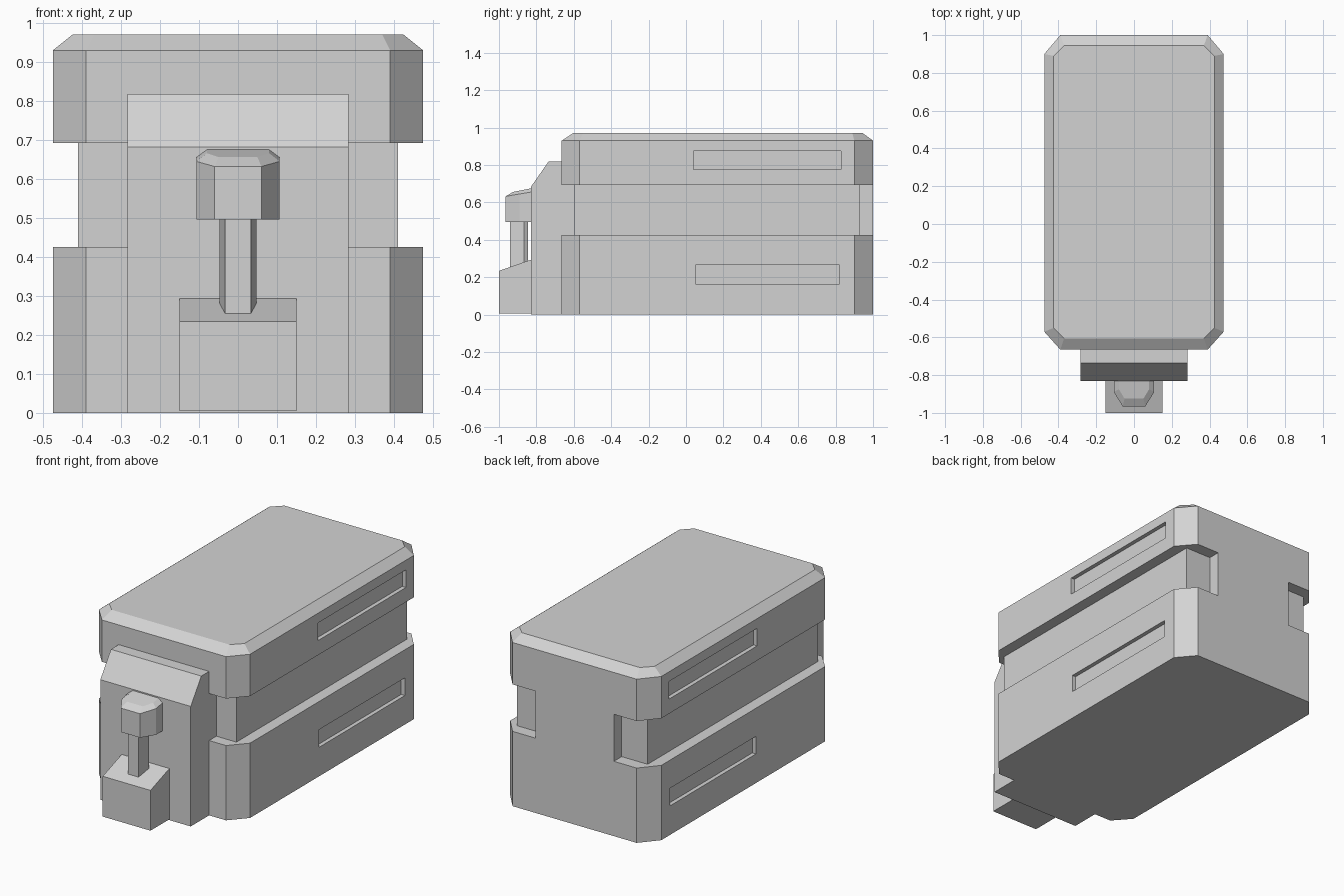
import bpy

cube = bpy.data.objects.get("Cube")
if cube:
    bpy.data.objects.remove(cube, do_unlink=True)

GREY = (0.65, 0.65, 0.65, 1.0)
mat = bpy.data.materials.new("plain grey")
mat.use_nodes = True
mat.diffuse_color = GREY
mat.node_tree.nodes["Principled BSDF"].inputs["Base Color"].default_value = GREY


def loft(name, rings):
    """Closed solid through rings of equal point count, with flat end caps."""
    n = len(rings[0])
    verts = [p for ring in rings for p in ring]
    faces = [tuple(range(n)), tuple(range(len(verts) - n, len(verts)))]
    for r in range(len(rings) - 1):
        for i in range(n):
            j = (i + 1) % n
            faces.append((r * n + i, r * n + j, r * n + n + j, r * n + n + i))
    mesh = bpy.data.meshes.new(name)
    mesh.from_pydata(verts, [], faces)
    mesh.materials.append(mat)
    obj = bpy.data.objects.new(name, mesh)
    bpy.context.collection.objects.link(obj)
    # consistent outward normals
    bpy.context.view_layer.objects.active = obj
    obj.select_set(True)
    bpy.ops.object.mode_set(mode='EDIT')
    bpy.ops.mesh.select_all(action='SELECT')
    bpy.ops.mesh.normals_make_consistent(inside=False)
    bpy.ops.object.mode_set(mode='OBJECT')
    obj.select_set(False)
    return obj


def box(name, x0, x1, y0, y1, z0, z1):
    base = [(x0, y0), (x1, y0), (x1, y1), (x0, y1)]
    return loft(name, [[(x, y, z) for x, y in base] for z in (z0, z1)])


def extrude_x(name, half, profile):
    return loft(name, [[(x, y, z) for y, z in profile] for x in (-half, half)])


def mirrored(half):
    """Complete a right-hand outline with its left-hand copy."""
    return half + [(-p[0],) + tuple(p[1:]) for p in reversed(half)]


def cut(target, cutter):
    cutter.hide_render = True
    mod = target.modifiers.new("cut", 'BOOLEAN')
    mod.operation = 'DIFFERENCE'
    mod.solver = 'EXACT'
    mod.object = cutter
    bpy.context.view_layer.objects.active = target
    bpy.ops.object.modifier_apply(modifier=mod.name)
    bpy.data.objects.remove(cutter, do_unlink=True)


# Main body: chamfered footprint with a bevelled roof
outer = mirrored([(0.39, -0.665), (0.475, -0.57), (0.475, 0.9), (0.39, 1.0)])
roof = mirrored([(0.37, -0.605), (0.425, -0.55), (0.425, 0.89), (0.37, 0.945)])
body = loft("main_body", [[(x, y, 0) for x, y in outer],
                          [(x, y, 0.93) for x, y in outer],
                          [(x, y, 0.97) for x, y in roof]])

# Groove round the front, sides and rear corners
Z0, Z1 = 0.425, 0.692
cut(body, box("front_groove", -0.6, 0.6, -0.8, -0.6, Z0, Z1))
for s in (-1, 1):
    cut(body, box("side_groove", *sorted((s * 0.41, s * 0.6)), -0.8, 1.2, Z0, Z1))
    cut(body, box("rear_groove", *sorted((s * 0.247, s * 0.6)), 0.93, 1.2, Z0, Z1))
    # Long recessed slots on both sides
    for y0, y1, z0, z1 in ((0.04, 0.83, 0.775, 0.875), (0.05, 0.82, 0.165, 0.265)):
        cut(body, box("slot", *sorted((s * 0.452, s * 0.6)), y0, y1, z0, z1))

# Front panel with sloped upper edge
extrude_x("front_panel", 0.284, [(-0.59, 0), (-0.83, 0), (-0.83, 0.682),
                                 (-0.735, 0.818), (-0.59, 0.818)])

# Foot block with sloped top
extrude_x("foot_block", 0.15, [(-0.825, 0.005), (-1.0, 0.005),
                               (-1.0, 0.234), (-0.825, 0.295)])

# Stem between foot and head
stem = mirrored([(0.033, -0.94), (0.047, -0.867), (0.033, -0.845)])
loft("stem", [[(x, y, z) for x, y in stem] for z in (0.24, 0.51)])

# Head: faceted block with tilted rim and inset cap
rim = mirrored([(0.06, -0.965, 0.632), (0.107, -0.89, 0.645), (0.107, -0.825, 0.656)])
cap = mirrored([(0.05, -0.925, 0.656), (0.08, -0.875, 0.666), (0.08, -0.825, 0.676)])
loft("head", [[(x, y, 0.496) for x, y, z in rim], rim, cap])
